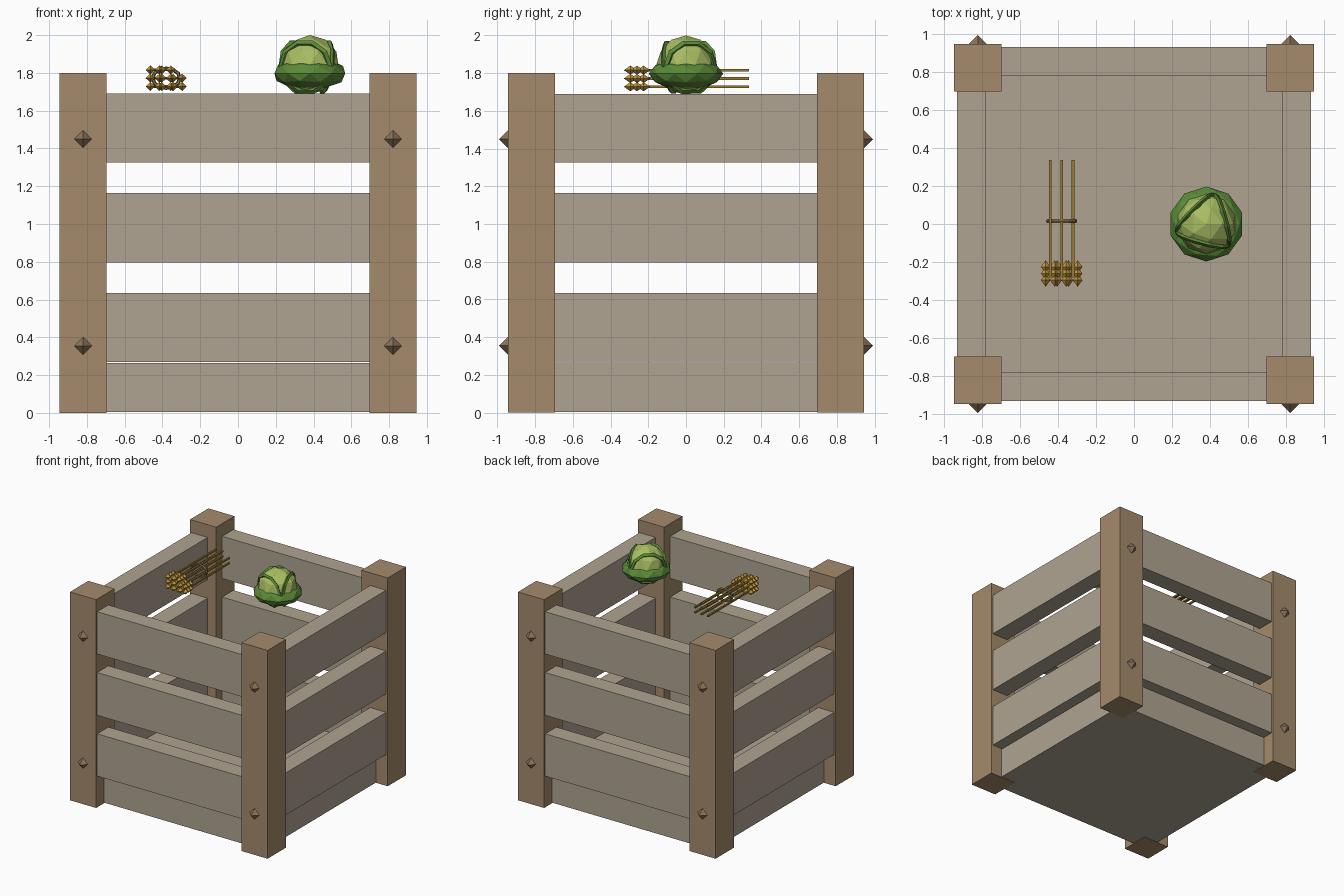
import bpy, bmesh, math
from mathutils import Vector, Matrix

if "Cube" in bpy.data.objects:
    bpy.data.objects.remove(bpy.data.objects["Cube"])


def mat(name, hexcol):
    lin = []
    for i in (0, 2, 4):
        c = int(hexcol[i:i + 2], 16) / 255
        lin.append(c / 12.92 if c < 0.04045 else ((c + 0.055) / 1.055) ** 2.4)
    m = bpy.data.materials.new(name)
    m.diffuse_color = (*lin, 1)
    m.use_nodes = True
    m.node_tree.nodes["Principled BSDF"].inputs["Base Color"].default_value = m.diffuse_color
    return m


POST = mat("post brown", "A58B6C")
SLAT = mat("weathered wood", "AFA492")
STUD = mat("peg brown", "8C7359")
LEAF = mat("dark leaf green", "5A8A38")
HEART = mat("pale cabbage green", "A9BE62")
STRAW = mat("straw", "9A7A30")
GRAIN = mat("golden grain", "C69B3F")
TWINE = mat("twine", "8F7355")


def finish(name, bm, material):
    bmesh.ops.recalc_face_normals(bm, faces=bm.faces)
    me = bpy.data.meshes.new(name)
    bm.to_mesh(me)
    bm.free()
    me.materials.append(material)
    ob = bpy.data.objects.new(name, me)
    bpy.context.collection.objects.link(ob)
    return ob


def add_box(bm, lo, hi):
    lo, hi = Vector(lo), Vector(hi)
    bmesh.ops.create_cube(bm, size=1, matrix=Matrix.Translation((lo + hi) / 2)
                          @ Matrix.Diagonal((*(hi - lo), 1)))


def add_octa(bm, c, r):
    """Octahedron with half-sizes r."""
    pts = []
    for i in range(3):
        for s in (-1, 1):
            p = Vector(c)
            p[i] += s * r[i]
            pts.append(bm.verts.new(p))
    for x in (0, 1):
        for y in (2, 3):
            for z in (4, 5):
                bm.faces.new((pts[x], pts[y], pts[z]))


def add_ring(bm, frame, ra, rb, ta, tb, seg, sides):
    """Torus in the frame's XY plane; ta = radial, tb = axial thickness."""
    grid = []
    for i in range(seg):
        a = 2 * math.pi * i / seg
        row = []
        for j in range(sides):
            b = 2 * math.pi * j / sides
            k = ta * math.cos(b)
            row.append(bm.verts.new(frame @ Vector((
                (ra + k) * math.cos(a), (rb + k) * math.sin(a), tb * math.sin(b)))))
        grid.append(row)
    for i in range(seg):
        n = (i + 1) % seg
        for j in range(sides):
            m = (j + 1) % sides
            bm.faces.new((grid[i][j], grid[n][j], grid[n][m], grid[i][m]))


# Crate base
bm = bmesh.new()
add_box(bm, (-0.835, -0.835, 0.004), (0.835, 0.835, 0.265))
finish("crate_base", bm, SLAT)

# Corner posts and their pegs
for sx, nx in ((-1, "left"), (1, "right")):
    for sy, ny in ((-1, "front"), (1, "back")):
        bm = bmesh.new()
        x, y = 0.82 * sx, 0.82 * sy
        add_box(bm, (x - 0.125, y - 0.125, 0), (x + 0.125, y + 0.125, 1.8))
        finish(f"{ny}_{nx}_post", bm, POST)
        bm = bmesh.new()
        for z in (0.355, 1.45):
            add_octa(bm, (x, 0.942 * sy, z), (0.05, 0.05, 0.05))
        finish(f"{ny}_{nx}_pegs", bm, STUD)

# Side slats: three per side
for side, ang in (("front", 0), ("right", 90), ("back", 180), ("left", 270)):
    bm = bmesh.new()
    for z0, z1 in ((0.27, 0.635), (0.795, 1.165), (1.325, 1.69)):
        add_box(bm, (-0.7, -0.93, z0), (0.7, -0.777, z1))
    bm.transform(Matrix.Rotation(math.radians(ang), 4, "Z"))
    finish(f"{side}_slats", bm, SLAT)

# Cabbage: pale heart, flattened outer leaves, three arching leaf rims
bm = bmesh.new()
bmesh.ops.create_icosphere(bm, subdivisions=2, radius=0.158,
                           matrix=Matrix.Translation((0.38, 0, 1.842)))
finish("cabbage_heart", bm, HEART)

bm = bmesh.new()
bmesh.ops.create_icosphere(bm, subdivisions=2, radius=1,
                           matrix=Matrix.Translation((0.38, 0, 1.797))
                           @ Matrix.Diagonal((0.197, 0.197, 0.088, 1)))
finish("cabbage_outer_leaves", bm, LEAF)

bm = bmesh.new()
for az in (-105, 15, 135):
    a, e = math.radians(az), math.radians(-7)
    axis = Vector((math.cos(e) * math.cos(a), math.cos(e) * math.sin(a), math.sin(e)))
    frame = (Matrix.Translation(Vector((0.38, 0, 1.842)) + axis * 0.087)
             @ axis.to_track_quat("Z", "Y").to_matrix().to_4x4())
    add_ring(bm, frame, 0.13, 0.13, 0.018, 0.014, 10, 4)
finish("cabbage_leaf_rims", bm, LEAF)

# Wheat bundle: eight stalks with ears, tied with twine
stalks, ears = bmesh.new(), bmesh.new()
for i in range(8):
    x, z = -0.44 + 0.06 * (i % 3), 1.728 + 0.044 * (i // 3)
    t = 0.007
    add_box(stalks, (x - t, -0.28, z - t), (x + t, 0.335, z + t))
    for y in (-0.225, -0.26, -0.295):
        for s in (-1, 1):
            add_octa(ears, (x + 0.024 * s, y, z), (0.025, 0.035, 0.024))
finish("wheat_stalks", stalks, STRAW)
finish("wheat_ears", ears, GRAIN)

bm = bmesh.new()
frame = Matrix.Translation((-0.38, 0.015, 1.772)) @ Matrix.Rotation(math.pi / 2, 4, "X")
add_ring(bm, frame, 0.072, 0.052, 0.01, 0.012, 12, 6)
finish("bundle_twine", bm, TWINE)
